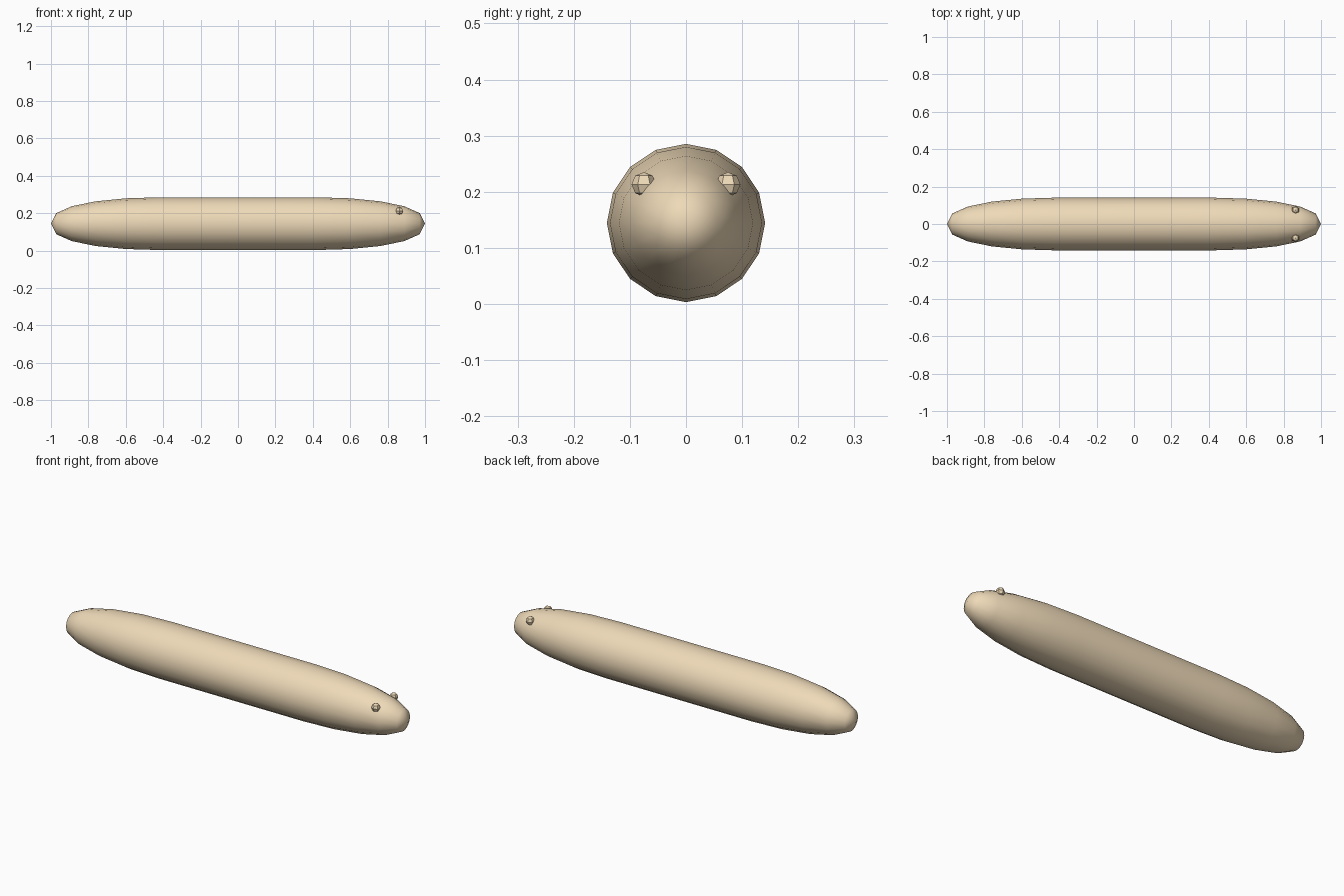
import bpy, bmesh, math
from mathutils import Matrix

if "Cube" in bpy.data.objects:
    bpy.data.objects.remove(bpy.data.objects["Cube"])

R, ZC, STRAIGHT, SIDES, STEPS = 0.141, 0.1443, 0.42, 16, 5

tan = bpy.data.materials.new("tan")
tan.diffuse_color = (0.86, 0.70, 0.48, 1)
tan.use_nodes = True
tan.node_tree.nodes["Principled BSDF"].inputs["Base Color"].default_value = tan.diffuse_color


def finish(name, bm):
    bmesh.ops.recalc_face_normals(bm, faces=bm.faces)
    mesh = bpy.data.meshes.new(name)
    bm.to_mesh(mesh)
    bm.free()
    mesh.materials.append(tan)
    obj = bpy.data.objects.new(name, mesh)
    bpy.context.collection.objects.link(obj)
    return obj


# Body: 16-sided tube with long rounded ends, lofted along x
cap = []
for i in range(1, STEPS + 1):
    a = math.radians(90 * i / STEPS)
    cap.append((STRAIGHT + (1 - STRAIGHT) * math.cos(a), R * math.sin(a) ** 0.78))
profile = [(-x, r) for x, r in cap] + cap[::-1]

bm = bmesh.new()
rings = []
for x, r in profile:
    rings.append([bm.verts.new((x, r * math.cos(math.tau * k / SIDES),
                                ZC + r * math.sin(math.tau * k / SIDES)))
                  for k in range(SIDES)])
for a, b in zip(rings, rings[1:]):
    for k in range(SIDES):
        n = (k + 1) % SIDES
        bm.faces.new((a[k], a[n], b[n], b[k]))
for ring, x in ((rings[0], -1), (rings[-1], 1)):
    tip = bm.verts.new((x, 0, ZC))
    for k in range(SIDES):
        bm.faces.new((ring[k], ring[(k + 1) % SIDES], tip))
body = finish("body", bm)
for p in body.data.polygons:
    p.use_smooth = True

# Eyes: small faceted beads half sunk into the +x end
for side, label in ((-1, "front_eye"), (1, "back_eye")):
    bm = bmesh.new()
    bmesh.ops.create_uvsphere(bm, u_segments=6, v_segments=4, radius=0.022,
                              matrix=Matrix.Translation((0.863, side * 0.075, 0.213)))
    finish(label, bm)
